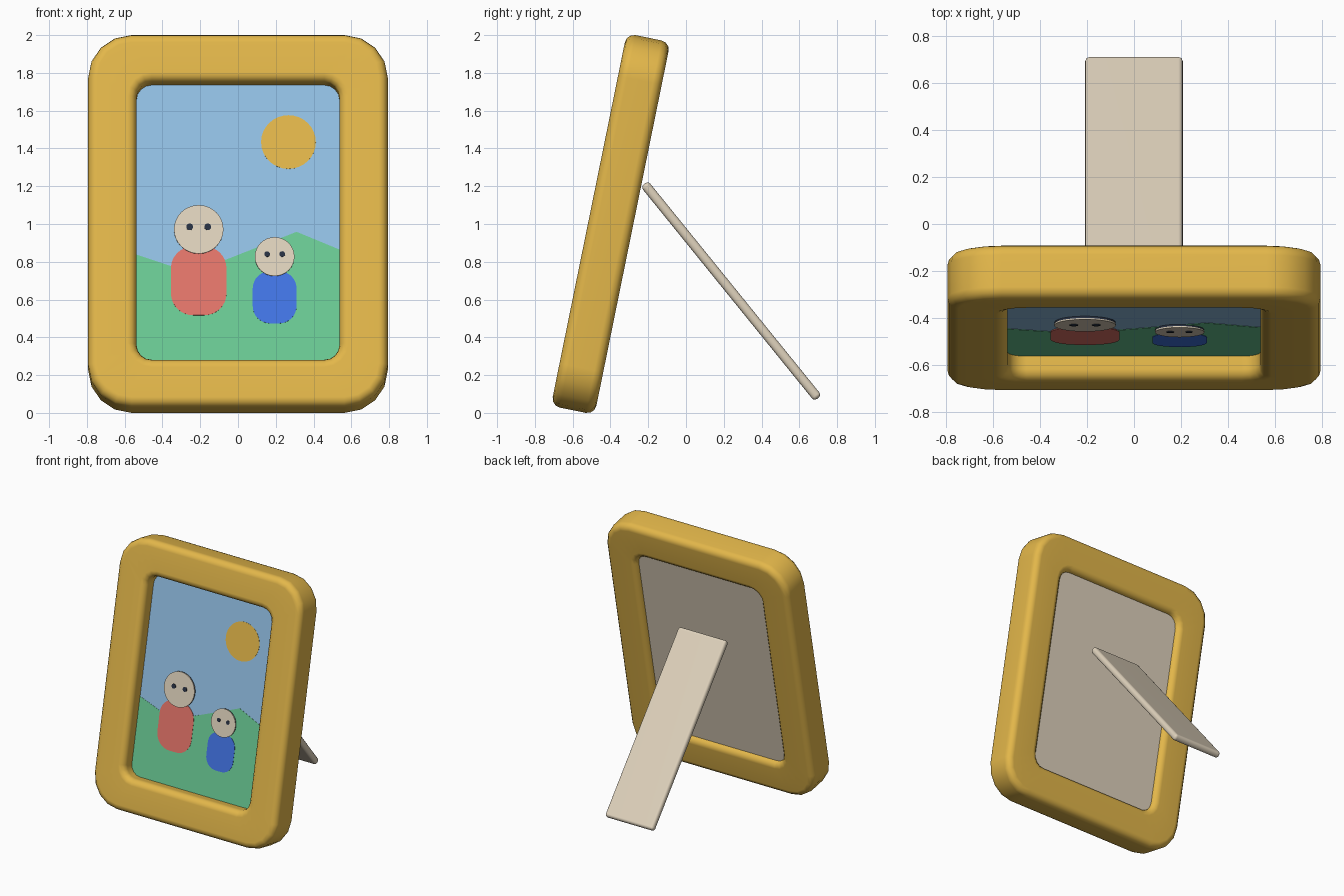
import bpy, bmesh
from math import sin, cos, pi, radians

cube = bpy.data.objects.get("Cube")
if cube:
    bpy.data.objects.remove(cube, do_unlink=True)


def material(name, r, g, b):
    """Flat colour given as 0-255 display values, stored as linear."""
    colour = [((c / 255 + 0.055) / 1.055) ** 2.4 for c in (r, g, b)] + [1]
    m = bpy.data.materials.new(name)
    m.use_nodes = True
    m.diffuse_color = colour
    m.node_tree.nodes["Principled BSDF"].inputs["Base Color"].default_value = colour
    return m


GOLD = material("gold", 227, 183, 74)
TAN = material("tan", 223, 210, 188)
SKY = material("sky blue", 147, 193, 229)
GREEN = material("hill green", 107, 204, 149)
RED = material("coral red", 228, 117, 106)
BLUE = material("royal blue", 66, 117, 230)
DARK = material("dark navy", 40, 49, 66)

LEAN = radians(11.5)
CENTRE = (0, -0.399, 1.0)


def finish(name, bm, mat, location, tilt, smooth=False):
    bmesh.ops.recalc_face_normals(bm, faces=bm.faces[:])
    mesh = bpy.data.meshes.new(name)
    bm.to_mesh(mesh)
    bm.free()
    mesh.materials.append(mat)
    ob = bpy.data.objects.new(name, mesh)
    bpy.context.collection.objects.link(ob)
    ob.location = location
    ob.rotation_euler.x = tilt
    if smooth:
        bpy.ops.object.select_all(action='DESELECT')
        ob.select_set(True)
        bpy.context.view_layer.objects.active = ob
        bpy.ops.object.shade_smooth_by_angle(angle=radians(40))
        # Keep the broad faces flat so only the edges look rounded
        weighted = ob.modifiers.new("flat_faces", 'WEIGHTED_NORMAL')
        weighted.keep_sharp = True


def rounded_rect(hw, hh, r, seg=4, cx=0, cy=0):
    """Outline of a rectangle with round corners, from half sizes."""
    corners = [(1, 1), (-1, 1), (-1, -1), (1, -1)]
    points = []
    for q, (sx, sy) in enumerate(corners):
        for i in range(seg + 1):
            a = (q + i / seg) * pi / 2
            points.append((cx + sx * (hw - r) + r * cos(a),
                           cy + sy * (hh - r) + r * sin(a)))
    return points


def circle(cx, cy, r, n=32):
    return [(cx + r * cos(2 * pi * i / n), cy + r * sin(2 * pi * i / n)) for i in range(n)]


def plate(name, outline, back, front, mat):
    """Flat plate in the leaning plane, between two depths towards the front."""
    bm = bmesh.new()
    face = bm.faces.new([bm.verts.new((x, -back, z)) for x, z in outline])
    moved = bmesh.ops.extrude_face_region(bm, geom=[face], use_keep_orig=True)["geom"]
    verts = [v for v in moved if isinstance(v, bmesh.types.BMVert)]
    bmesh.ops.translate(bm, verts=verts, vec=(0, back - front, 0))
    finish(name, bm, mat, CENTRE, -LEAN)


# Frame: rounded loops swept around a soft-edged cross-section
HALF, SOFT, STEPS = 0.118, 0.048, 3
section = []
for k, (side, face) in enumerate([("out", 1), ("in", 1), ("in", -1), ("out", -1)]):
    for i in range(STEPS + 1):
        a = (k + i / STEPS) * pi / 2
        depth = face * (HALF - SOFT) + SOFT * sin(a)
        inset = SOFT * (1 - abs(cos(a)))
        section.append((side, inset, depth))

bm = bmesh.new()
rings = []
for side, inset, depth in section:
    if side == "out":
        loop = rounded_rect(0.793 - inset, 1.006 - inset, 0.23 - inset)
    else:
        loop = rounded_rect(0.537 + inset, 0.748 + inset, 0.08 + inset)
    rings.append([bm.verts.new((x, -depth, z)) for x, z in loop])
for a, b in zip(rings, rings[1:] + rings[:1]):
    n = len(a)
    for i in range(n):
        j = (i + 1) % n
        bm.faces.new((a[i], a[j], b[j], b[i]))
finish("frame", bm, GOLD, CENTRE, -LEAN, smooth=True)

# Backing board and painted scene
board = rounded_rect(0.55, 0.76, 0.085)
plate("backing_board", board, -0.08, 0.008, TAN)
plate("sky", board, 0.007, 0.012, SKY)
hills = [(-0.55, -0.77), (0.55, -0.77), (0.55, -0.146), (0.31, -0.045),
         (-0.244, -0.268), (-0.55, -0.164)]
plate("hills", hills, 0.010, 0.014, GREEN)
plate("sun", circle(0.267, 0.44, 0.145), 0.010, 0.014, GOLD)

# Two figures: body, dark hair behind the head, head and a pair of eyes
figures = [("large", RED, -0.208, -0.310, 0.147, 0.186, -0.034, 0.131, 0.048, 0.018),
           ("small", BLUE, 0.194, -0.399, 0.116, 0.141, -0.181, 0.105, 0.040, 0.015)]
for size, colour, x, body_z, hw, hh, head_z, r, gap, eye in figures:
    body = rounded_rect(hw, hh, hw * 0.8, 8, x, body_z)
    plate(size + "_body", body, 0.011, 0.016, colour)
    plate(size + "_hair", circle(x, head_z, r * 0.99), 0.011, 0.020, DARK)
    plate(size + "_head", circle(x, head_z, r), 0.020, 0.026, TAN)
    for label, s in (("left", 1), ("right", -1)):
        spot = circle(x + s * gap, head_z + 0.013, eye, 16)
        plate(f"{size}_{label}_eye", spot, 0.022, 0.029, DARK)

# Stand: slanted board with softened edges
bm = bmesh.new()
bmesh.ops.create_cube(bm, size=1)
bmesh.ops.scale(bm, vec=(0.416, 0.05, 1.46), verts=bm.verts[:])
bmesh.ops.bevel(bm, geom=bm.edges[:], offset=0.02, segments=3, profile=0.5, affect='EDGES')
finish("stand", bm, TAN, (0, 0.239, 0.645), radians(39), smooth=True)
